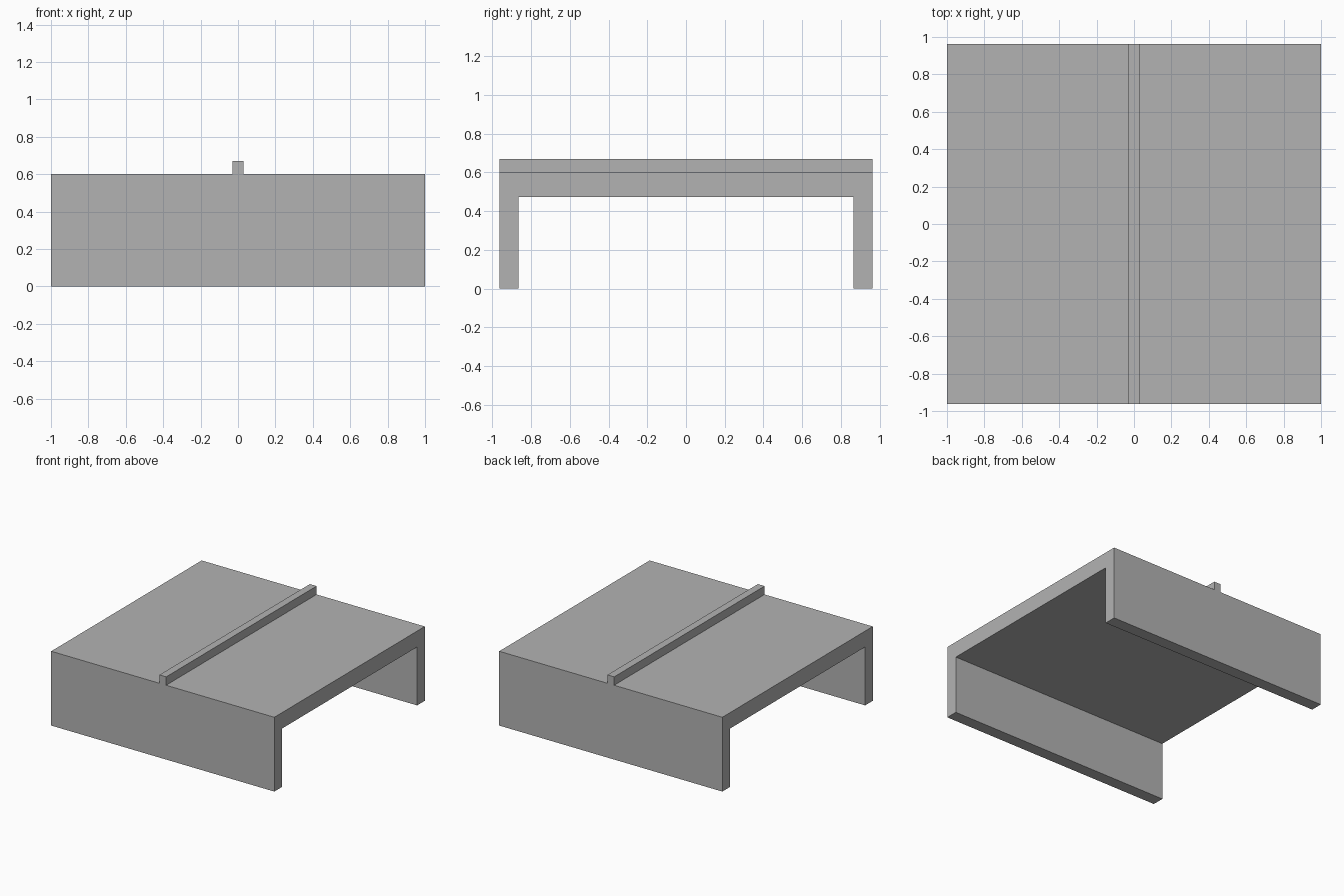
import bpy
import bmesh

cube = bpy.data.objects.get("Cube")
if cube:
    bpy.data.objects.remove(cube, do_unlink=True)

# Single plain grey
GREY = (0.45, 0.45, 0.45, 1.0)
grey = bpy.data.materials.new("plain_grey")
grey.use_nodes = True
grey.diffuse_color = GREY
grey.node_tree.nodes["Principled BSDF"].inputs["Base Color"].default_value = GREY

HALF_X, HALF_Y = 1.0, 0.963
INNER_Y = 0.865                  # inside face of the end walls
UNDER, TOP, RIDGE_TOP = 0.473, 0.602, 0.67
RIDGE_HALF = 0.03


def extrude_profile(name, points, direction):
    """Extrude a closed outline of 3D points into a solid."""
    bm = bmesh.new()
    face = bm.faces.new([bm.verts.new(p) for p in points])
    result = bmesh.ops.extrude_face_region(bm, geom=[face])
    moved = [g for g in result["geom"] if isinstance(g, bmesh.types.BMVert)]
    bmesh.ops.translate(bm, verts=moved, vec=direction)
    bmesh.ops.recalc_face_normals(bm, faces=bm.faces)
    mesh = bpy.data.meshes.new(name)
    bm.to_mesh(mesh)
    bm.free()
    mesh.materials.append(grey)
    obj = bpy.data.objects.new(name, mesh)
    bpy.context.collection.objects.link(obj)
    return obj


# Table-like channel: top slab with a wall at the front and back
half = [(HALF_Y, TOP), (HALF_Y, 0), (INNER_Y, 0), (INNER_Y, UNDER)]
outline = half + [(-y, z) for y, z in reversed(half)]
extrude_profile("channel_body", [(-HALF_X, y, z) for y, z in outline],
                (2 * HALF_X, 0, 0))

# Thin ridge running front to back along the centre of the top
ridge = [(-RIDGE_HALF, TOP), (RIDGE_HALF, TOP),
         (RIDGE_HALF, RIDGE_TOP), (-RIDGE_HALF, RIDGE_TOP)]
extrude_profile("centre_ridge", [(x, -HALF_Y, z) for x, z in ridge],
                (0, 2 * HALF_Y, 0))
